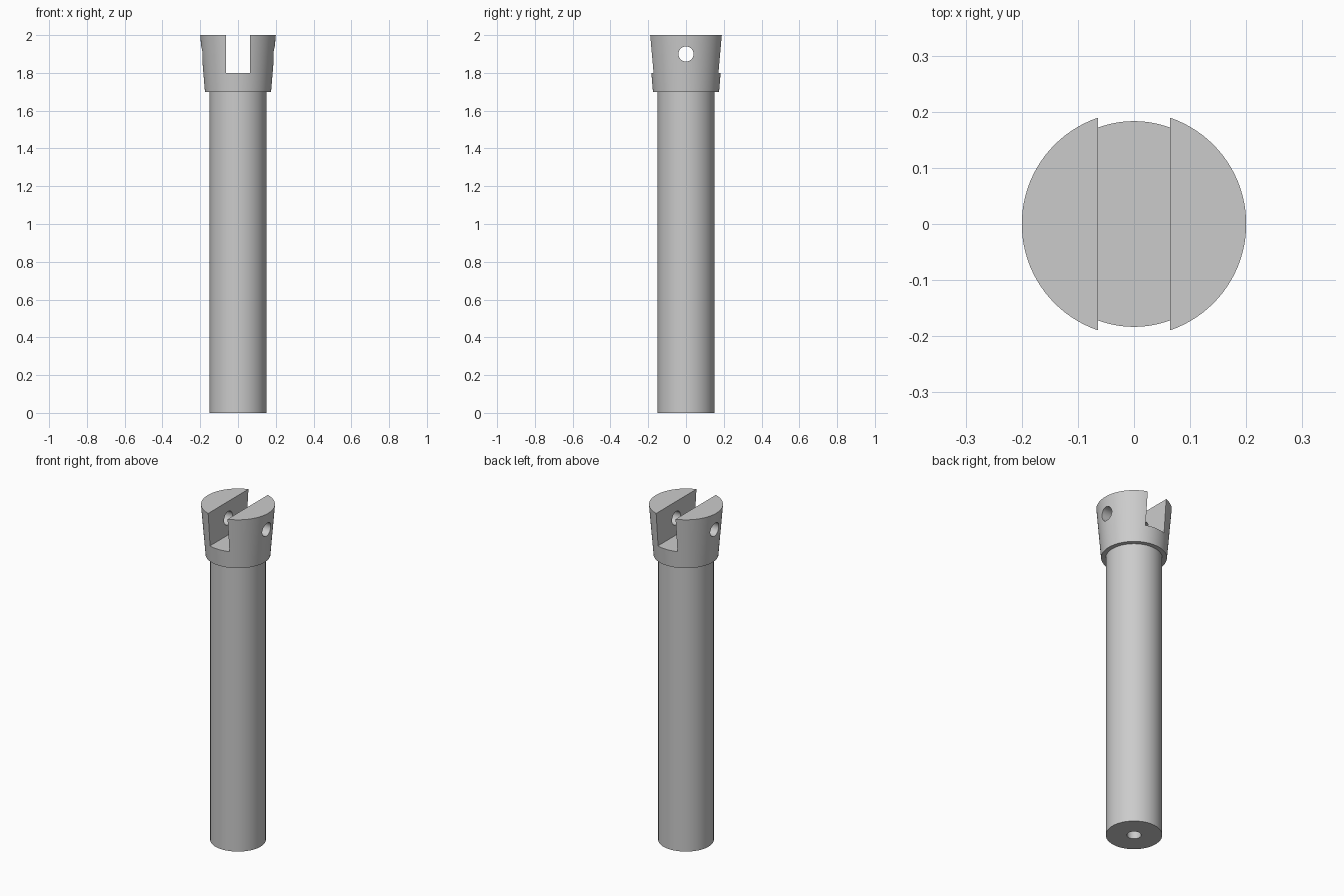
import bpy
import bmesh
from math import pi
from mathutils import Matrix, Vector

SEGMENTS = 96

cube = bpy.data.objects.get("Cube")
if cube:
    bpy.data.objects.remove(cube, do_unlink=True)

steel = bpy.data.materials.new("plain grey")
steel.use_nodes = True
GREY = (0.6, 0.6, 0.6, 1)
steel.diffuse_color = GREY
steel.node_tree.nodes["Principled BSDF"].inputs["Base Color"].default_value = GREY


def make_object(name, bm):
    bmesh.ops.recalc_face_normals(bm, faces=bm.faces)
    mesh = bpy.data.meshes.new(name)
    bm.to_mesh(mesh)
    bm.free()
    mesh.materials.append(steel)
    obj = bpy.data.objects.new(name, mesh)
    bpy.context.collection.objects.link(obj)
    return obj


def lathe(name, profile):
    bm = bmesh.new()
    verts = [bm.verts.new((r, 0, z)) for r, z in profile]
    edges = [bm.edges.new(pair) for pair in zip(verts, verts[1:])]
    bmesh.ops.spin(bm, geom=verts + edges, cent=(0, 0, 0), axis=(0, 0, 1),
                   angle=2 * pi, steps=SEGMENTS)
    bmesh.ops.remove_doubles(bm, verts=bm.verts, dist=1e-5)
    return make_object(name, bm)


def cut(target, cutter):
    cutter.hide_render = True
    mod = target.modifiers.new("cut", 'BOOLEAN')
    mod.operation = 'DIFFERENCE'
    mod.solver = 'EXACT'
    mod.object = cutter
    bpy.context.view_layer.objects.active = target
    bpy.ops.object.modifier_apply(modifier=mod.name)
    bpy.data.objects.remove(cutter, do_unlink=True)


# Round shaft with a blind hole in its foot and a flared head
body = lathe("slotted_shaft", [
    (0, 0.3), (0.038, 0.3), (0.038, 0), (0.15, 0),
    (0.15, 1.7), (0.175, 1.7), (0.2, 2), (0, 2),
])

# Slot through the head from front to back
bm = bmesh.new()
bmesh.ops.create_cube(bm, size=1, matrix=Matrix.Translation((0, 0, 2))
                      @ Matrix.Diagonal(Vector((0.128, 1, 0.4, 1))))
cut(body, make_object("slot_cutter", bm))

# Cross hole through both prongs
bm = bmesh.new()
bmesh.ops.create_cone(bm, cap_ends=True, segments=48, radius1=0.04, radius2=0.04,
                      depth=1, matrix=Matrix.Translation((0, 0, 1.9))
                      @ Matrix.Rotation(pi / 2, 4, 'Y'))
cut(body, make_object("cross_hole_cutter", bm))

# Smooth round walls, crisp rims
bpy.ops.object.select_all(action='DESELECT')
body.select_set(True)
bpy.context.view_layer.objects.active = body
bpy.ops.object.shade_smooth_by_angle(angle=pi / 6)
